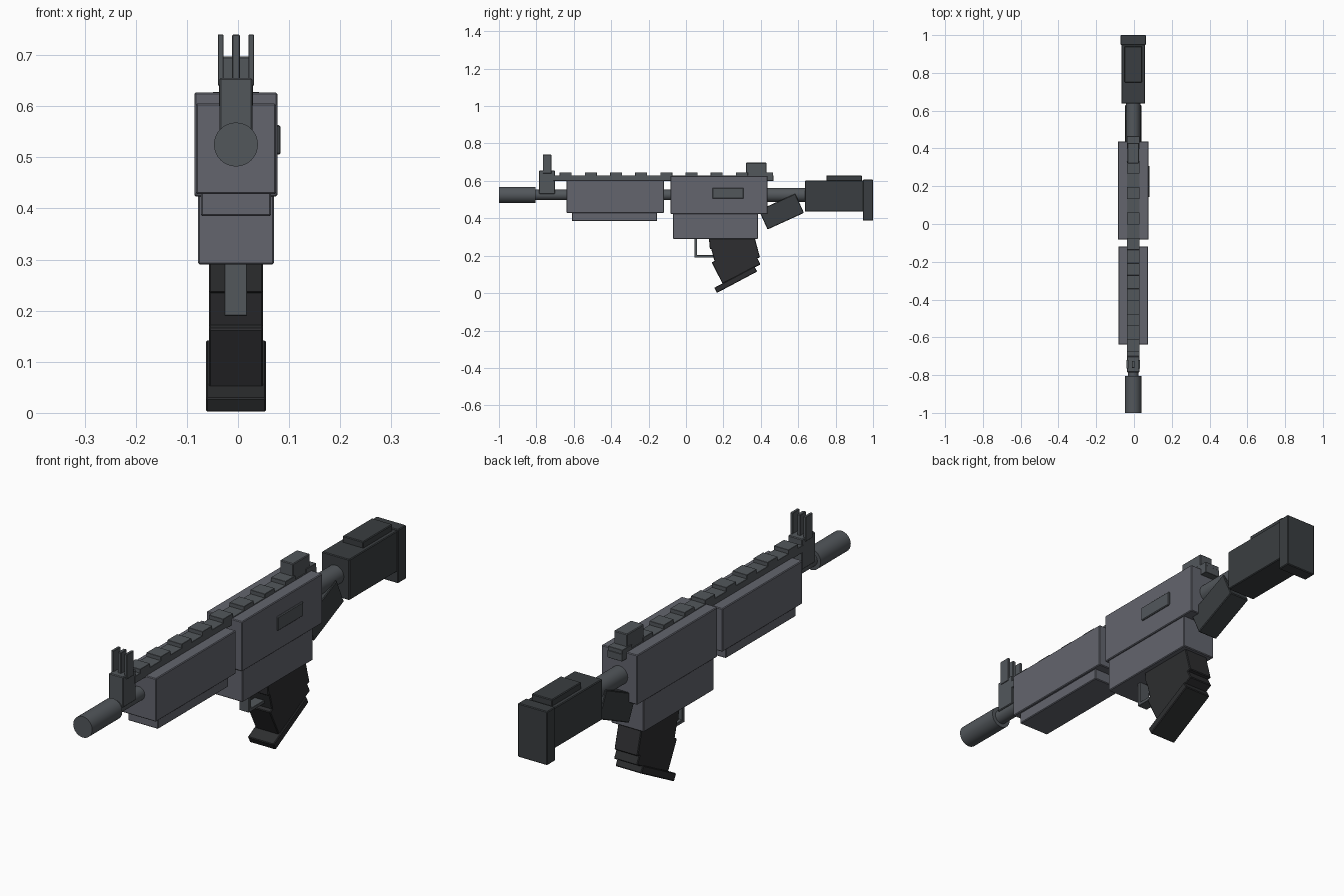
import bpy, math

if "Cube" in bpy.data.objects:
    bpy.data.objects.remove(bpy.data.objects["Cube"])

XC = -0.004   # the main parts sit slightly left of x = 0


def material(name, rgb):
    m = bpy.data.materials.new(name)
    m.diffuse_color = (*rgb, 1)
    m.use_nodes = True
    m.node_tree.nodes["Principled BSDF"].inputs["Base Color"].default_value = m.diffuse_color
    return m


BODY = material("body_grey", (0.125, 0.13, 0.155))
METAL = material("metal_grey", (0.085, 0.095, 0.105))
DARK = material("dark_grey", (0.042, 0.048, 0.052))
BLACK = material("black_grey", (0.026, 0.027, 0.029))


def finish(ob, name, mat, bevel=0.003):
    ob.name = name
    ob.data.materials.append(mat)
    if bevel:
        b = ob.modifiers.new("edge", 'BEVEL')
        b.width = bevel
        b.segments = 1
        b.limit_method = 'ANGLE'
        b.angle_limit = math.radians(50)
    return ob


def tilted_box(name, width, cy, cz, length, height, angle, mat, x=XC, bevel=0.003):
    """Box centred at (x, cy, cz), turned about the x axis."""
    bpy.ops.mesh.primitive_cube_add(size=1, location=(x, cy, cz),
                                    rotation=(math.radians(angle), 0, 0))
    ob = bpy.context.object
    ob.scale = (width, length, height)
    bpy.ops.object.transform_apply(location=False, rotation=False, scale=True)
    return finish(ob, name, mat, bevel)


def box(name, width, y0, y1, z0, z1, mat, x=XC, bevel=0.003):
    return tilted_box(name, width, (y0 + y1) / 2, (z0 + z1) / 2,
                      y1 - y0, z1 - z0, 0, mat, x, bevel)


def tube(name, r, y0, y1, mat, z=0.525):
    bpy.ops.mesh.primitive_cylinder_add(vertices=32, radius=r, depth=y1 - y0,
                                        location=(XC, (y0 + y1) / 2, z),
                                        rotation=(math.pi / 2, 0, 0))
    ob = finish(bpy.context.object, name, mat, 0)
    bpy.ops.object.shade_smooth_by_angle(angle=math.radians(30))
    return ob


# Barrel line
tube("muzzle_tube", 0.043, -1.0, -0.805, METAL)
tube("barrel", 0.028, -0.82, 0.0, METAL)
tube("stock_tube", 0.038, 0.42, 0.66, METAL)

# Receiver and handguard
box("upper_receiver", 0.162, -0.083, 0.437, 0.423, 0.627, BODY)
box("lower_receiver", 0.148, -0.07, 0.385, 0.29, 0.43, BODY)
box("handguard", 0.157, -0.638, -0.118, 0.428, 0.605, BODY)
box("handguard_lower", 0.137, -0.61, -0.155, 0.385, 0.435, BODY)
box("side_port", 0.03, 0.142, 0.307, 0.505, 0.563, METAL, x=0.068)

# Top rail with evenly spaced teeth
box("rail_base", 0.066, -0.71, 0.467, 0.6, 0.63, METAL, bevel=0.001)
for i in range(9):
    y = -0.675 + i * 0.1345
    box(f"rail_tooth_{i + 1}", 0.066, y, y + 0.064, 0.625, 0.646, METAL, bevel=0.001)

# Sights
box("front_sight_base", 0.065, -0.785, -0.7, 0.53, 0.655, METAL)
box("front_sight_pin", 0.015, -0.762, -0.724, 0.65, 0.74, METAL, bevel=0.002)
for side in (-1, 1):
    box(f"front_sight_wing_{side}", 0.011, -0.765, -0.72, 0.64, 0.74, METAL,
        x=XC + side * 0.03, bevel=0.001)
box("rear_sight", 0.06, 0.32, 0.43, 0.625, 0.697, METAL)

# Trigger guard
box("guard_front", 0.044, 0.045, 0.06, 0.19, 0.3, METAL, bevel=0.001)
box("guard_bottom", 0.044, 0.045, 0.16, 0.19, 0.203, METAL, bevel=0.001)

# Curved magazine built of three turned blocks and a foot plate
tilted_box("magazine_top", 0.106, 0.245, 0.3, 0.245, 0.11, 5, BLACK)
tilted_box("magazine_middle", 0.106, 0.263, 0.222, 0.24, 0.13, 15, BLACK)
tilted_box("magazine_bottom", 0.106, 0.268, 0.159, 0.228, 0.128, 27, BLACK)
tilted_box("magazine_foot", 0.118, 0.266, 0.072, 0.243, 0.031, 28, BLACK)

# Rear angled brace
tilted_box("rear_brace", 0.088, 0.51, 0.436, 0.214, 0.113, 24.5, DARK)

# Stock
box("stock_body", 0.126, 0.637, 0.96, 0.435, 0.602, DARK)
box("butt_plate", 0.134, 0.947, 1.0, 0.387, 0.607, DARK)
box("cheek_rest", 0.094, 0.75, 0.94, 0.595, 0.628, DARK)
